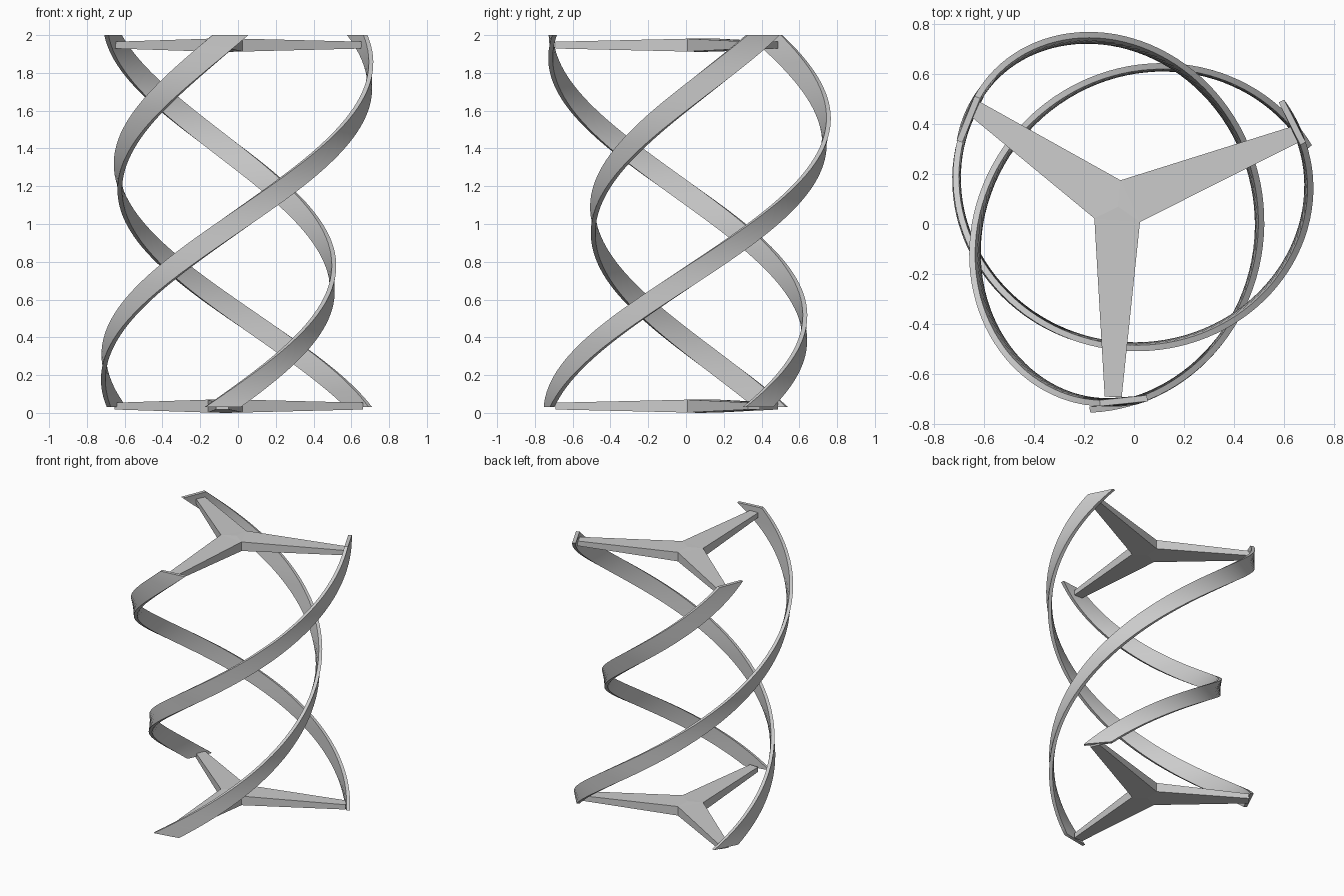
import bpy, bmesh, math
from mathutils import Vector

if "Cube" in bpy.data.objects:
    bpy.data.objects.remove(bpy.data.objects["Cube"])

Z0, Z1 = 0.03, 2.0
RADIUS, CHORD, THICK = 0.675, 0.19, 0.024
STEPS = 72


def finish(bm, name, smooth=False):
    bmesh.ops.recalc_face_normals(bm, faces=bm.faces)
    me = bpy.data.meshes.new(name)
    bm.to_mesh(me)
    bm.free()
    ob = bpy.data.objects.new(name, me)
    bpy.context.collection.objects.link(ob)
    if smooth:
        bpy.ops.object.select_all(action='DESELECT')
        ob.select_set(True)
        bpy.context.view_layer.objects.active = ob
        bpy.ops.object.shade_smooth_by_angle(angle=math.radians(35))


# helical blade: flat horizontal section swept round a gently drifting axis
def blade(name, a0, a1, c0, cm, c1):
    c0, cm, c1 = Vector(c0), Vector(cm), Vector(c1)
    bm = bmesh.new()
    rings = []
    for i in range(STEPS + 1):
        u = i / STEPS
        c = c0 * (2*u - 1)*(u - 1) + cm * 4*u*(1 - u) + c1 * u*(2*u - 1)
        a = math.radians(a0 + (a1 - a0) * u)
        rad = Vector((math.cos(a), math.sin(a)))
        tan = Vector((-rad.y, rad.x))
        p = c + rad * RADIUS
        z = Z0 + (Z1 - Z0) * u
        ring = []
        for s, t in ((-1, -1), (1, -1), (1, 1), (-1, 1)):
            q = p + tan * s * CHORD / 2 + rad * t * THICK / 2
            ring.append(bm.verts.new((q.x, q.y, z)))
        rings.append(ring)
    for r, s in zip(rings, rings[1:]):
        for k in range(4):
            m = (k + 1) % 4
            bm.faces.new((r[k], r[m], s[m], s[k]))
    bm.faces.new(rings[0])
    bm.faces.new(rings[-1])
    finish(bm, name, True)


blade("blade_a", 154, 387, (-.035, .155), (-.01, .188), (.03, .10))
blade("blade_b", -80, 158, (-.20, -.06), (-.155, 0), (-.035, .165))
blade("blade_c", 40, 276, (.123, -.054), (.074, -.047), (-.112, -.034))

# three-armed support, tapering from hub to tips
HUB = Vector((-.063, .069))
TIPS = [Vector(t) for t in ((.65, .36), (-.635, .46), (-.083, -.69))]
CORNERS = [HUB + 0.106 * Vector((math.cos(math.radians(d)), math.sin(math.radians(d))))
           for d in (-35, 85, 206)]


def spider(name, z):
    bm = bmesh.new()

    def pair(p, h):
        return [bm.verts.new((p.x, p.y, z + s * h)) for s in (-1, 1)]

    centre = pair(HUB, .036)
    corners = [pair(c, .034) for c in CORNERS]
    for i, tip in enumerate(TIPS):
        d = (tip - HUB).normalized()
        side = Vector((d.y, -d.x)) * .034
        r, l = pair(tip + side, .018), pair(tip - side, .018)
        a, b = corners[i], corners[(i + 1) % 3]
        for k in (0, 1):
            bm.faces.new((a[k], r[k], l[k], b[k]))
            bm.faces.new((a[k], b[k], centre[k]))
        for p, q in ((a, r), (r, l), (l, b)):
            bm.faces.new((p[0], q[0], q[1], p[1]))
    finish(bm, name)


spider("lower_support", .036)
spider("upper_support", 1.947)
